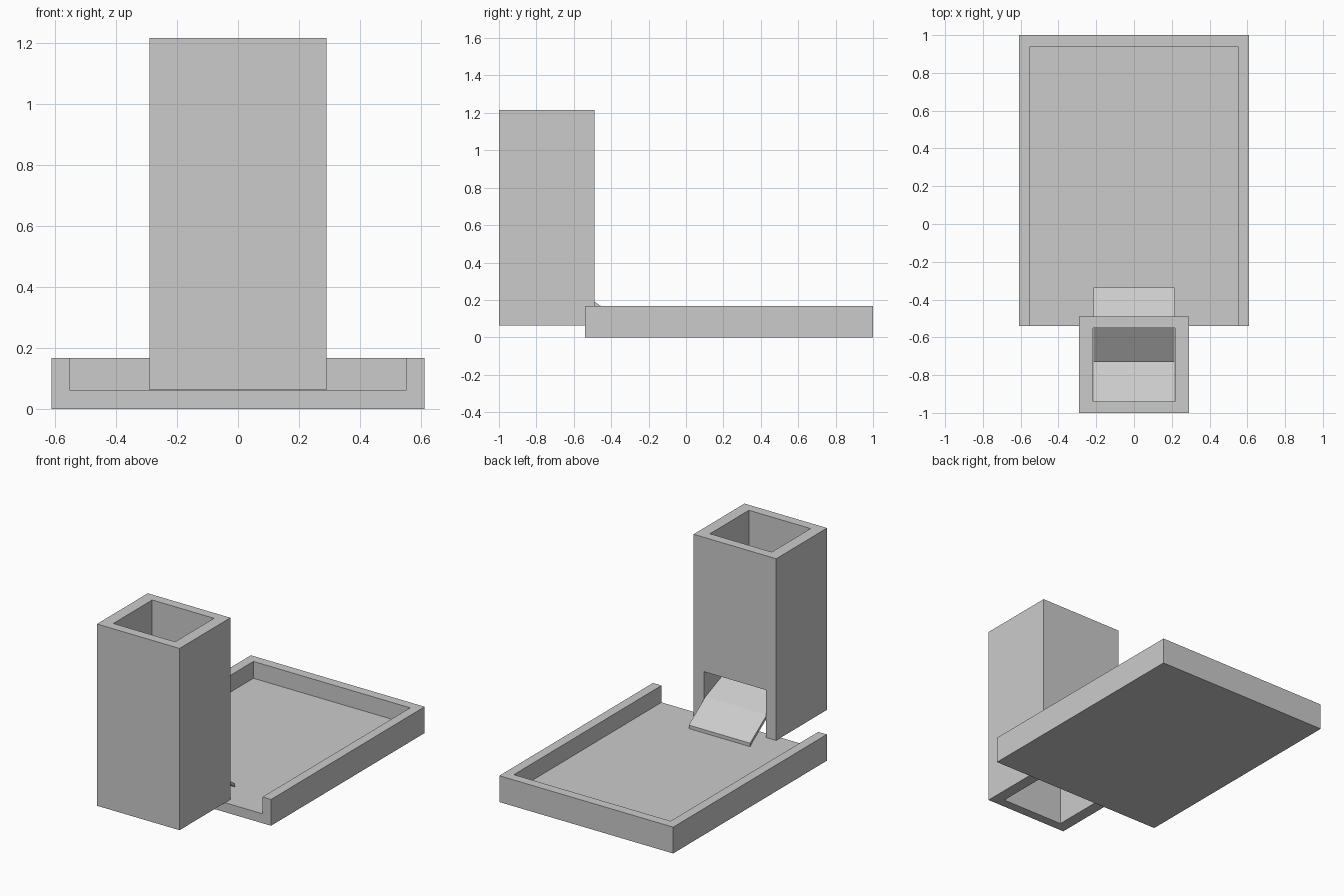
import bpy
import bmesh

cube = bpy.data.objects.get("Cube")
if cube:
    bpy.data.objects.remove(cube, do_unlink=True)

grey = bpy.data.materials.new("plain grey")
grey.use_nodes = True
grey.diffuse_color = (0.6, 0.6, 0.6, 1)
grey.node_tree.nodes["Principled BSDF"].inputs["Base Color"].default_value = (0.6, 0.6, 0.6, 1)


def finish(bm, name):
    bmesh.ops.recalc_face_normals(bm, faces=bm.faces)
    mesh = bpy.data.meshes.new(name)
    bm.to_mesh(mesh)
    bm.free()
    mesh.materials.append(grey)
    obj = bpy.data.objects.new(name, mesh)
    bpy.context.collection.objects.link(obj)
    return obj


def box(name, low, high):
    bm = bmesh.new()
    bmesh.ops.create_cube(bm, size=1)
    for v in bm.verts:
        v.co = [high[i] if v.co[i] > 0 else low[i] for i in range(3)]
    return finish(bm, name)


def cut(obj, cutter):
    # Apply a boolean cut and discard the cutter
    cutter.hide_render = True
    mod = obj.modifiers.new("cut", 'BOOLEAN')
    mod.operation = 'DIFFERENCE'
    mod.solver = 'EXACT'
    mod.object = cutter
    bpy.ops.object.select_all(action='DESELECT')
    bpy.context.view_layer.objects.active = obj
    obj.select_set(True)
    bpy.ops.object.modifier_apply(modifier=mod.name)
    bpy.data.objects.remove(cutter, do_unlink=True)


def sloped_plate(name, path, half_width, drop=0.022):
    # Extrude a (y, z) path with constant vertical thickness across x
    outline = path + [(y, z - drop) for y, z in reversed(path)]
    bm = bmesh.new()
    face = bm.faces.new([bm.verts.new((-half_width, y, z)) for y, z in outline])
    result = bmesh.ops.extrude_face_region(bm, geom=[face])
    verts = [g for g in result["geom"] if isinstance(g, bmesh.types.BMVert)]
    bmesh.ops.translate(bm, verts=verts, vec=(2 * half_width, 0, 0))
    return finish(bm, name)


# Tray with raised rim, open at the front
tray = box("tray", (-0.61, -0.54, 0), (0.61, 1, 0.167))
cut(tray, box("tray_cutter", (-0.55, -0.8, 0.06), (0.55, 0.94, 0.4)))

# Hollow tower with a doorway toward the tray
tower = box("tower", (-0.29, -1, 0.062), (0.29, -0.49, 1.215))
cut(tower, box("shaft_cutter", (-0.217, -0.94, -0.2), (0.217, -0.55, 1.5)))
cut(tower, box("doorway_cutter", (-0.217, -0.7, -0.2), (0.217, -0.3, 0.363)))

# Exit ramp and the baffle on the back wall inside the shaft
sloped_plate("exit_ramp", [(-0.335, 0.084), (-0.503, 0.2), (-0.945, 0.38)], 0.215)
sloped_plate("inner_baffle", [(-0.545, 0.8), (-0.73, 0.67)], 0.215)
